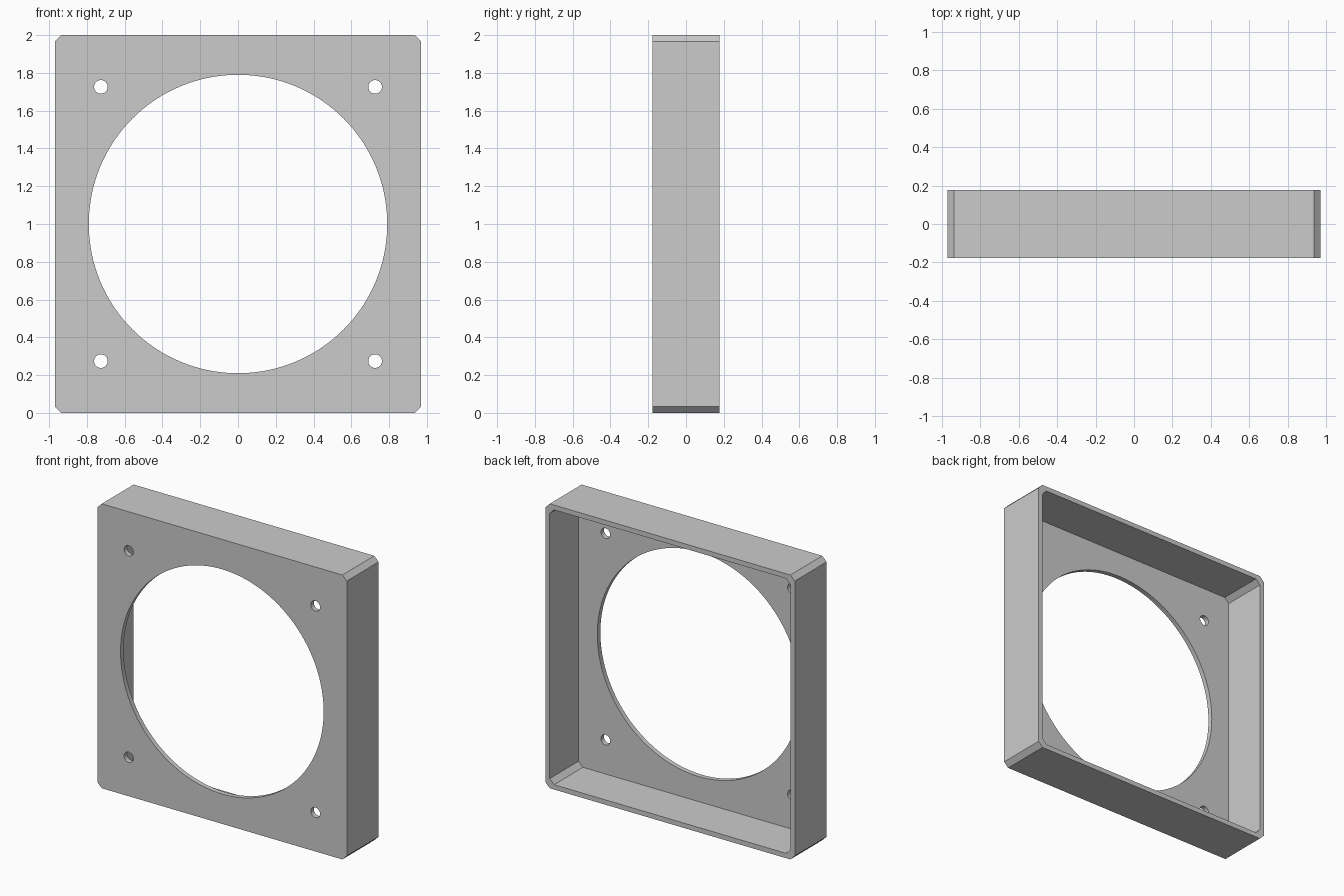
import bpy, bmesh, math
from mathutils import Matrix

if "Cube" in bpy.data.objects:
    bpy.data.objects.remove(bpy.data.objects["Cube"])

HALF_W, HALF_D, HALF_H = 0.97, 0.177, 1.0   # outer half sizes
WALL, CHAMFER = 0.034, 0.034

grey = bpy.data.materials.new("mid_grey")
grey.diffuse_color = (0.6, 0.6, 0.6, 1)
grey.use_nodes = True
grey.node_tree.nodes["Principled BSDF"].inputs["Base Color"].default_value = grey.diffuse_color


def finish(name, bm):
    bmesh.ops.recalc_face_normals(bm, faces=bm.faces)
    mesh = bpy.data.meshes.new(name)
    bm.to_mesh(mesh)
    bm.free()
    mesh.materials.append(grey)
    obj = bpy.data.objects.new(name, mesh)
    bpy.context.collection.objects.link(obj)
    return obj


def chamfered_block(name, hw, hh, c, y0, y1):
    """Octagonal outline in xz, extruded along y."""
    outline = [(hw - c, hh), (hw, hh - c), (hw, c - hh), (hw - c, -hh),
               (c - hw, -hh), (-hw, c - hh), (-hw, hh - c), (c - hw, hh)]
    bm = bmesh.new()
    face = bm.faces.new([bm.verts.new((x, y0, z + HALF_H)) for x, z in outline])
    ext = bmesh.ops.extrude_face_region(bm, geom=[face], use_keep_orig=True)
    verts = [g for g in ext["geom"] if isinstance(g, bmesh.types.BMVert)]
    bmesh.ops.translate(bm, verts=verts, vec=(0, y1 - y0, 0))
    return finish(name, bm)


def hole_cutter(name, x, z, radius, segments):
    """Cylinder along y through the front plate."""
    bm = bmesh.new()
    place = Matrix.Translation((x, -HALF_D, z)) @ Matrix.Rotation(math.pi / 2, 4, 'X')
    bmesh.ops.create_cone(bm, cap_ends=True, segments=segments, radius1=radius,
                          radius2=radius, depth=0.2, matrix=place)
    return finish(name, bm)


# Shallow frame with chamfered corners
frame = chamfered_block("fan_frame", HALF_W, HALF_H, CHAMFER, -HALF_D, HALF_D)

# Open back, large round opening and four screw holes
cutters = [
    chamfered_block("cavity_cutter", HALF_W - WALL, HALF_H - WALL, CHAMFER,
                    -HALF_D + WALL, HALF_D + 0.1),
    hole_cutter("opening_cutter", 0, HALF_H, 0.79, 128),
]
for sx in (-1, 1):
    for sz in (-1, 1):
        cutters.append(hole_cutter("screw_hole_cutter", sx * 0.726,
                                   HALF_H + sz * 0.726, 0.036, 24))

for cutter in cutters:
    mod = frame.modifiers.new(cutter.name, 'BOOLEAN')
    mod.operation = 'DIFFERENCE'
    mod.solver = 'EXACT'
    mod.object = cutter
    cutter.hide_render = True
    cutter.hide_set(True)

# Bake the cuts, then smooth the round walls only
bpy.context.view_layer.objects.active = frame
frame.select_set(True)
for mod in list(frame.modifiers):
    bpy.ops.object.modifier_apply(modifier=mod.name)
for cutter in cutters:
    bpy.data.objects.remove(cutter)
bpy.ops.object.shade_smooth_by_angle(angle=math.radians(30))
